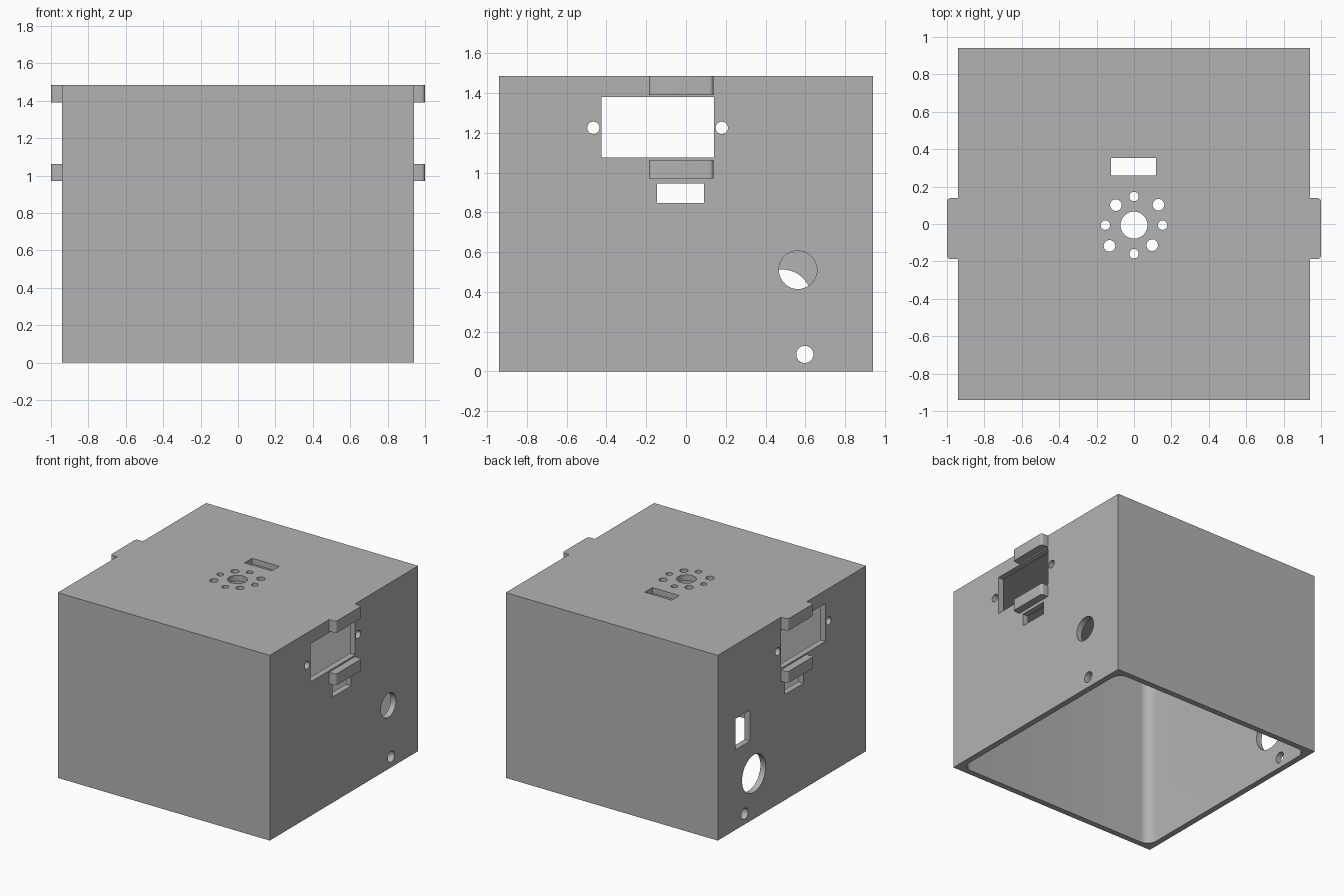
import bpy
import bmesh
import math
from mathutils import Matrix, Vector

cube = bpy.data.objects.get("Cube")
if cube:
    bpy.data.objects.remove(cube, do_unlink=True)

HALF, HEIGHT, WALL = 0.94, 1.485, 0.047

grey = bpy.data.materials.new("plain grey")
grey.use_nodes = True
COLOUR = (0.45, 0.45, 0.45, 1)
grey.diffuse_color = COLOUR
grey.node_tree.nodes["Principled BSDF"].inputs["Base Color"].default_value = COLOUR


def box(name, low, high, round_radius=0, round_rule=None):
    """Box between two corners; upright edges passing the rule are rounded."""
    low, high = Vector(low), Vector(high)
    bm = bmesh.new()
    bmesh.ops.create_cube(bm, size=1)
    for v in bm.verts:
        v.co = Vector(c * s for c, s in zip(v.co, high - low)) + (low + high) / 2
    if round_radius:
        edges = [e for e in bm.edges
                 if abs(e.verts[0].co.z - e.verts[1].co.z) > 0.01
                 and (round_rule is None or round_rule(e.verts[0].co))]
        bmesh.ops.bevel(bm, geom=edges, offset=round_radius, segments=8,
                        profile=0.5, affect='EDGES')
    return finish(name, bm)


def rod(name, centre, radius, length, axis):
    """Cylinder along x or z."""
    bm = bmesh.new()
    turn = Matrix.Rotation(math.pi / 2, 4, 'Y') if axis == 'X' else Matrix()
    bmesh.ops.create_cone(bm, cap_ends=True, segments=48, radius1=radius, radius2=radius,
                          depth=length, matrix=Matrix.Translation(centre) @ turn)
    return finish(name, bm)


def finish(name, bm):
    mesh = bpy.data.meshes.new(name)
    bm.to_mesh(mesh)
    bm.free()
    mesh.materials.append(grey)
    obj = bpy.data.objects.new(name, mesh)
    bpy.context.collection.objects.link(obj)
    return obj


def smooth(obj):
    bpy.ops.object.select_all(action='DESELECT')
    obj.select_set(True)
    bpy.context.view_layer.objects.active = obj
    bpy.ops.object.shade_smooth_by_angle(angle=math.radians(30))


# Open-bottomed shell with rounded inner corners
shell = box("housing_shell", (-HALF, -HALF, 0), (HALF, HALF, HEIGHT))
inner = HALF - WALL
cutters = [box("cavity", (-inner, -inner, -0.2), (inner, inner, HEIGHT - WALL), 0.08)]

# Openings shared by both side walls
cutters += [
    box("window", (-1.2, -0.425, 1.075), (1.2, 0.142, 1.38)),
    box("side_slot", (-1.2, -0.145, 0.847), (1.2, 0.091, 0.946)),
    rod("screw_hole_front", (0, -0.466, 1.225), 0.031, 2.4, 'X'),
    rod("screw_hole_back", (0, 0.18, 1.225), 0.031, 2.4, 'X'),
    rod("low_hole", (0, 0.598, 0.085), 0.043, 2.4, 'X'),
]

# Openings found in one side wall only
cutters += [
    rod("left_cable_hole", (HALF, 0.563, 0.51), 0.096, 0.3, 'X'),
    rod("right_socket_hole", (-HALF, 0.483, 0.362), 0.15, 0.3, 'X'),
    box("right_switch_slot", (-1.2, 0.533, 0.643), (-0.8, 0.718, 0.89)),
]

# Roof slot and hole ring
cutters += [
    box("roof_slot", (-0.122, 0.258, 1.3), (0.118, 0.354, 1.6)),
    rod("roof_centre_hole", (0, -0.006, HEIGHT), 0.072, 0.3, 'Z'),
]
for x, y in ((0.153, 0), (-0.153, 0), (0, 0.153), (0, -0.153)):
    cutters.append(rod("roof_small_hole", (x, y - 0.006, HEIGHT), 0.025, 0.3, 'Z'))
for x, y in ((-0.097, 0.107), (0.131, 0.109), (-0.131, -0.111), (0.097, -0.107)):
    cutters.append(rod("roof_ring_hole", (x, y - 0.006, HEIGHT), 0.031, 0.3, 'Z'))

bpy.context.view_layer.objects.active = shell
for cutter in cutters:
    cut = shell.modifiers.new(cutter.name, 'BOOLEAN')
    cut.operation, cut.solver, cut.object = 'DIFFERENCE', 'EXACT', cutter
    bpy.ops.object.modifier_apply(modifier=cut.name)
    bpy.data.objects.remove(cutter, do_unlink=True)
smooth(shell)

# Pairs of rounded tabs above and below each window
for side, sign in (("left", 1), ("right", -1)):
    xs = sorted((sign * HALF, sign))
    for level, bottom, top in (("upper", 1.39, HEIGHT), ("lower", 0.97, 1.062)):
        tab = box(f"{side}_{level}_tab", (xs[0], -0.187, bottom), (xs[1], 0.138, top),
                  0.02, lambda co: abs(co.x) > 0.97)
        smooth(tab)
